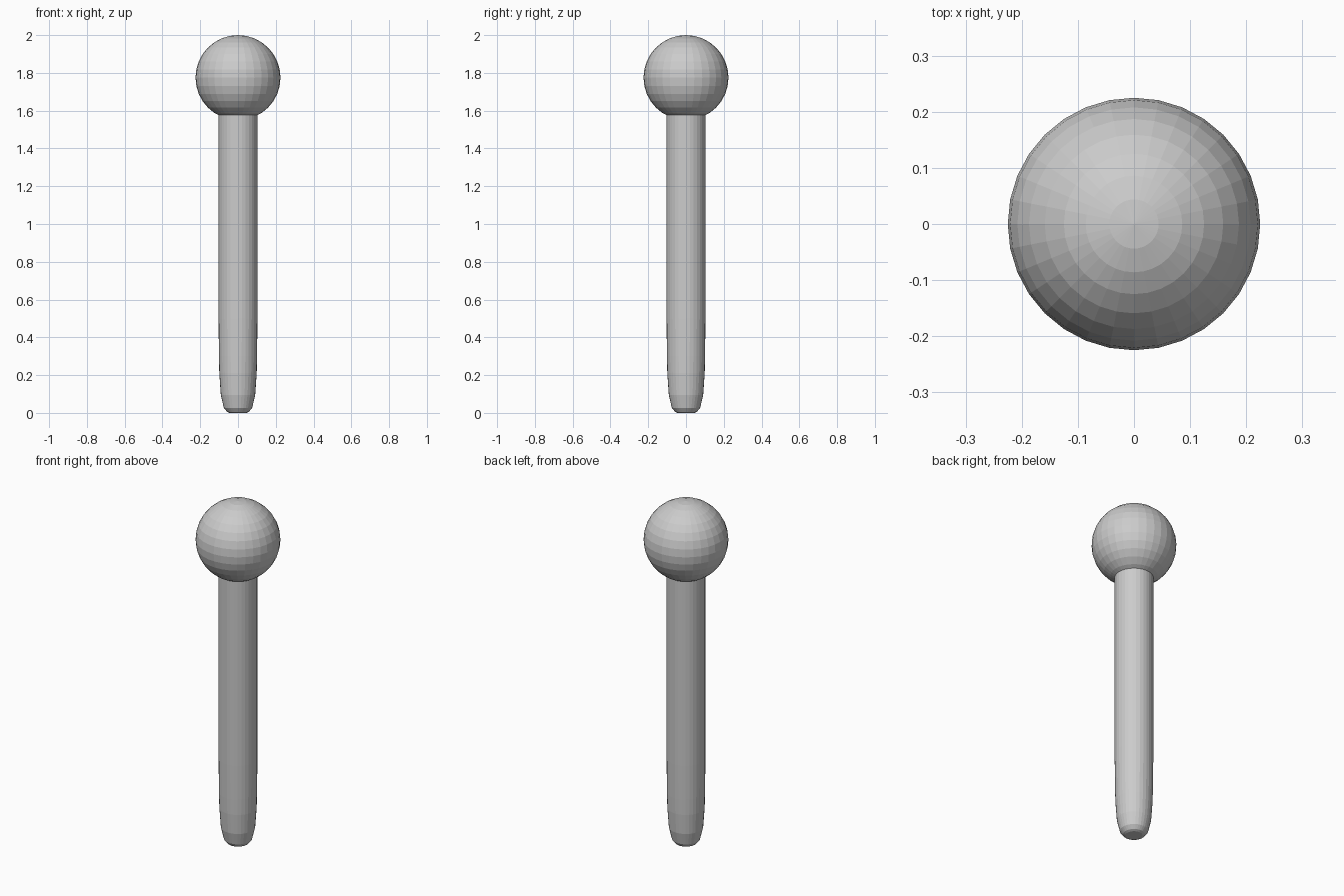
import bpy, bmesh
from math import pi, sin, cos

if "Cube" in bpy.data.objects:
    bpy.data.objects.remove(bpy.data.objects["Cube"])


def make_object(name, bm):
    bmesh.ops.recalc_face_normals(bm, faces=bm.faces)
    mesh = bpy.data.meshes.new(name)
    bm.to_mesh(mesh)
    bm.free()
    obj = bpy.data.objects.new(name, mesh)
    bpy.context.collection.objects.link(obj)
    return obj


def lathe(name, profile, sides=32):
    bm = bmesh.new()
    rings = [[bm.verts.new((r * cos(2 * pi * i / sides), r * sin(2 * pi * i / sides), z))
              for i in range(sides)] for r, z in profile]
    for low, high in zip(rings, rings[1:]):
        for i in range(sides):
            j = (i + 1) % sides
            bm.faces.new((low[i], low[j], high[j], high[i]))
    bm.faces.new(rings[0][::-1])
    bm.faces.new(rings[-1])
    return make_object(name, bm)


# Shaft with a rounded, tapering tip
lathe("shaft", [(0.045, 0.0), (0.058, 0.006), (0.075, 0.027), (0.091, 0.095),
                (0.099, 0.21), (0.101, 0.30), (0.103, 0.50), (0.103, 1.60)])

# Faceted ball head
bm = bmesh.new()
bmesh.ops.create_uvsphere(bm, u_segments=32, v_segments=16, radius=0.225)
bmesh.ops.translate(bm, verts=bm.verts, vec=(0, 0, 1.775))
make_object("ball_head", bm)
